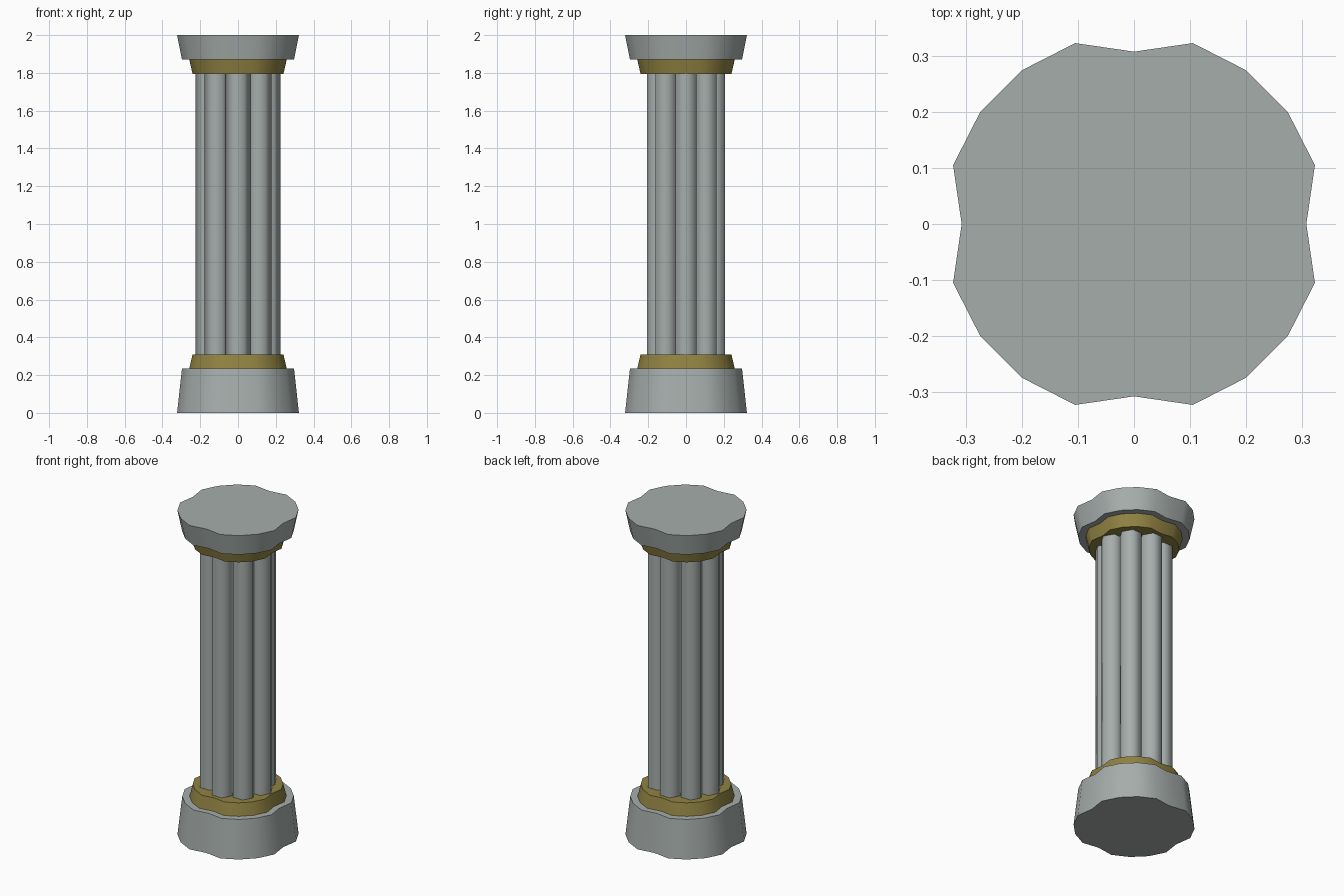
import bpy, bmesh, math

if "Cube" in bpy.data.objects:
    bpy.data.objects.remove(bpy.data.objects["Cube"])

def material(name, rgb):
    m = bpy.data.materials.new(name)
    m.diffuse_color = (*rgb, 1)
    m.use_nodes = True
    m.node_tree.nodes["Principled BSDF"].inputs["Base Color"].default_value = m.diffuse_color
    return m

stone = material("grey stone", (0.38, 0.42, 0.41))
gold = material("dull gold", (0.28, 0.225, 0.055))

def finish(name, bm, mat, angle):
    bmesh.ops.recalc_face_normals(bm, faces=bm.faces)
    me = bpy.data.meshes.new(name)
    bm.to_mesh(me)
    bm.free()
    me.materials.append(mat)
    ob = bpy.data.objects.new(name, me)
    bpy.context.collection.objects.link(ob)
    bpy.ops.object.select_all(action='DESELECT')
    ob.select_set(True)
    bpy.context.view_layer.objects.active = ob
    bpy.ops.object.shade_smooth_by_angle(angle=math.radians(angle))
    return ob

def outline(r):
    # 20-sided ring with a shallow notch on each axis
    pts = []
    for i in range(20):
        a = math.radians(18 * i)
        k = r * (0.906 if i % 5 == 0 else 1)
        pts.append((k * math.cos(a), k * math.sin(a)))
    return pts

def prism(bm, low, high, z0, z1):
    a = [bm.verts.new((x, y, z0)) for x, y in low]
    b = [bm.verts.new((x, y, z1)) for x, y in high]
    n = len(a)
    for i in range(n):
        j = (i + 1) % n
        bm.faces.new((a[i], a[j], b[j], b[i]))
    bm.faces.new(a[::-1])
    bm.faces.new(b)

def block(name, r0, r1, z0, z1, mat):
    bm = bmesh.new()
    prism(bm, outline(r0), outline(r1), z0, z1)
    finish(name, bm, mat, 40)

# base, capital and their collars
block("base", 0.339, 0.312, 0, 0.235, stone)
block("lower_collar", 0.271, 0.253, 0.235, 0.31, gold)
block("upper_collar", 0.253, 0.271, 1.795, 1.87, gold)
block("capital", 0.312, 0.339, 1.87, 2.0, stone)

# shaft: a bundle of eight overlapping six-sided rods
bm = bmesh.new()
for i in range(8):
    a = math.radians(45 * i)
    cx, cy = 0.159 * math.cos(a), 0.15 * math.sin(a)
    hexagon = [(cx + 0.065 * math.cos(math.radians(60 * k)),
                cy + 0.065 * math.sin(math.radians(60 * k))) for k in range(6)]
    prism(bm, hexagon, hexagon, 0.305, 1.80)
finish("fluted_shaft", bm, stone, 65)
